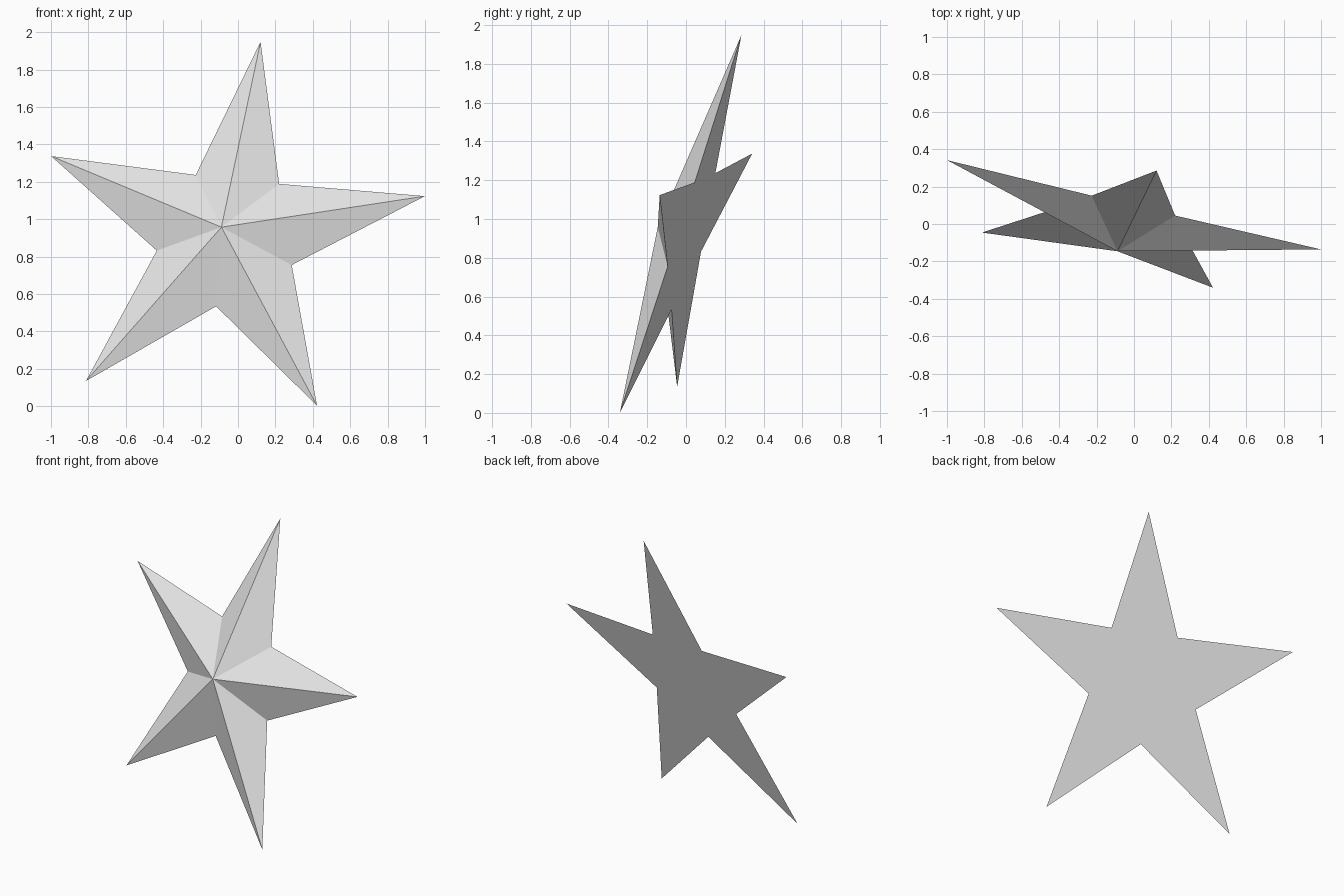
import bpy, bmesh, math
from mathutils import Matrix, Vector

cube = bpy.data.objects.get("Cube")
if cube:
    bpy.data.objects.remove(cube, do_unlink=True)

POINTS = 5
OUTER, INNER, HEIGHT = 1.086, 0.392, 0.177

# Plain grey material
grey = bpy.data.materials.new("light_grey")
grey.use_nodes = True
grey.diffuse_color = (0.8, 0.8, 0.8, 1)
grey.node_tree.nodes["Principled BSDF"].inputs["Base Color"].default_value = grey.diffuse_color

# Tilted frame: tip direction, sideways direction and back direction
back = Vector((0.195, 0.939, -0.272)).normalized()
tip = Vector((0.174, 0.264, 1.036))
tip = (tip - back * tip.dot(back)).normalized()
side = back.cross(tip)
centre = Vector((-0.054, 0.021, 0.909))

# Star outline with a flat back and a raised, faceted front
bm = bmesh.new()
rim = []
for i in range(2 * POINTS):
    a = math.pi * i / POINTS
    r = INNER if i % 2 else OUTER
    rim.append(bm.verts.new(centre + r * (math.cos(a) * tip + math.sin(a) * side)))
apex = bm.verts.new(centre - HEIGHT * back)
for i, v in enumerate(rim):
    bm.faces.new((v, rim[(i + 1) % len(rim)], apex))
bm.faces.new(rim[::-1])
bmesh.ops.recalc_face_normals(bm, faces=bm.faces)

mesh = bpy.data.meshes.new("star")
bm.to_mesh(mesh)
bm.free()
mesh.materials.append(grey)
star = bpy.data.objects.new("star", mesh)
bpy.context.collection.objects.link(star)
